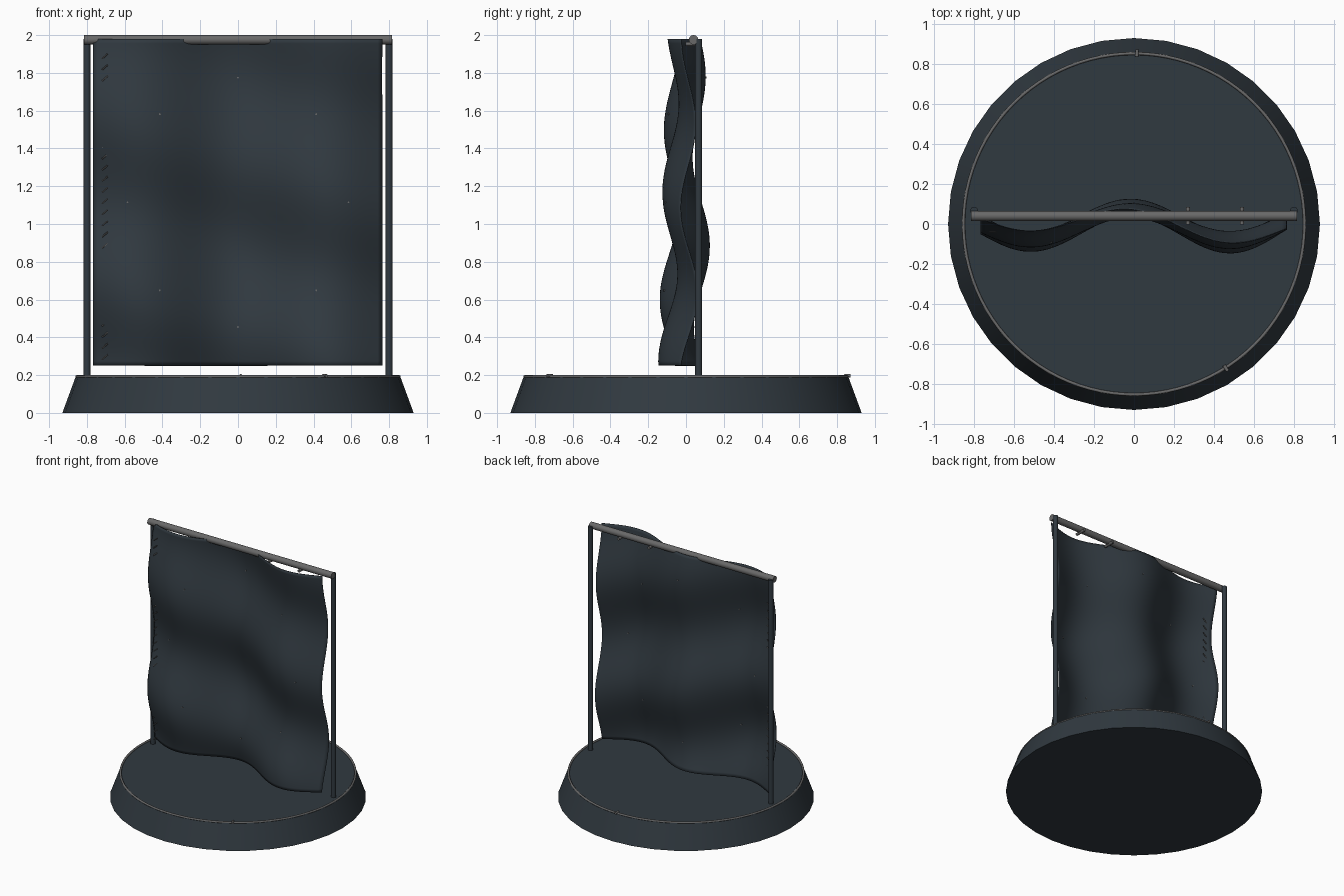
import bpy, bmesh, math
from mathutils import Vector

if "Cube" in bpy.data.objects:
    bpy.data.objects.remove(bpy.data.objects["Cube"])


def material(name, rgb):
    m = bpy.data.materials.new(name)
    m.diffuse_color = (*rgb, 1)
    m.use_nodes = True
    m.node_tree.nodes["Principled BSDF"].inputs["Base Color"].default_value = m.diffuse_color
    return m


SLATE = material("dark slate", (0.030, 0.041, 0.051))
GREY = material("mid grey", (0.14, 0.14, 0.14))


def finish(name, mat, smooth=True):
    ob = bpy.context.object
    ob.name = name
    ob.data.materials.append(mat)
    if smooth:
        bpy.ops.object.shade_smooth_by_angle(angle=math.radians(40))
    return ob


def rod(name, a, b, r, mat, sides=20):
    a, b = Vector(a), Vector(b)
    bpy.ops.mesh.primitive_cylinder_add(vertices=sides, radius=r, depth=(b - a).length,
                                        location=(a + b) / 2)
    bpy.context.object.rotation_euler = (b - a).to_track_quat('Z', 'Y').to_euler()
    return finish(name, mat)


def wave(x, z):
    """Depth of the rippled sheet; folds drift sideways and grow downwards."""
    grow = 1 - 0.2 * (z - 1.1)
    return grow * (0.08 * math.cos(6.3 * (x + 0.02))
                   + 0.042 * math.cos(6.98 * (z + 0.33 * x - 1.79))) - 0.003


# tapered round base
bpy.ops.mesh.primitive_cone_add(vertices=36, radius1=0.93, radius2=0.86, depth=0.19,
                                location=(0, 0, 0.095))
finish("base", SLATE)

# thin rim ring with two small clasps
bpy.ops.mesh.primitive_torus_add(major_radius=0.853, minor_radius=0.008, major_segments=96,
                                 minor_segments=10, location=(0, 0, 0.192))
finish("rim_ring", GREY)
for i, ang in enumerate((89, -57.5)):
    c, s = math.cos(math.radians(ang)), math.sin(math.radians(ang))
    rod(f"rim_clasp_{i}", (0.838 * c, 0.838 * s, 0.197), (0.872 * c, 0.872 * s, 0.197),
        0.009, GREY, 10)

# two posts
for side, x in (("left", -0.8), ("right", 0.8)):
    rod(side + "_post", (x, 0.067, 0.18), (x, 0.067, 1.98), 0.019, SLATE)

# top bar with two hanging lugs
rod("top_bar", (-0.815, 0.04, 1.975), (0.815, 0.04, 1.975), 0.025, GREY, 24)
for i, x in enumerate((0.27, 0.54)):
    rod(f"bar_lug_{i}", (x, -0.002, 1.953), (x, 0.086, 1.953), 0.011, GREY, 10)

# rippled sheet
NX, NZ = 64, 72
bm = bmesh.new()
grid = []
for j in range(NZ + 1):
    z = 0.25 + 1.73 * j / NZ
    grid.append([bm.verts.new((x, wave(x, z), z))
                 for x in (-0.767 + 1.53 * i / NX for i in range(NX + 1))])
for j in range(NZ):
    for i in range(NX):
        bm.faces.new((grid[j][i], grid[j][i + 1], grid[j + 1][i + 1], grid[j + 1][i]))
mesh = bpy.data.meshes.new("sheet")
bm.to_mesh(mesh)
bm.free()
sheet = bpy.data.objects.new("sheet", mesh)
bpy.context.collection.objects.link(sheet)
bpy.context.view_layer.objects.active = sheet
bpy.ops.object.select_all(action='DESELECT')
sheet.select_set(True)
finish("sheet", SLATE)
solid = sheet.modifiers.new("thickness", 'SOLIDIFY')
solid.thickness = 0.004
solid.offset = 0

# ring of eight tiny studs through the sheet
for i in range(8):
    a = i * math.pi / 4
    x, z = 0.585 * math.cos(a), 1.115 + 0.66 * math.sin(a)
    y = wave(x, z)
    rod(f"stud_{i}", (x, y - 0.006, z), (x, y + 0.006, z), 0.005, GREY, 8)

# slanted stitches down the left edge, partly sunk behind the folds
for i in range(28):
    z = 0.295 + i * 0.059
    rod(f"stitch_{i}", (-0.72, -0.04, z - 0.013), (-0.69, -0.04, z + 0.013), 0.004, GREY, 6)
